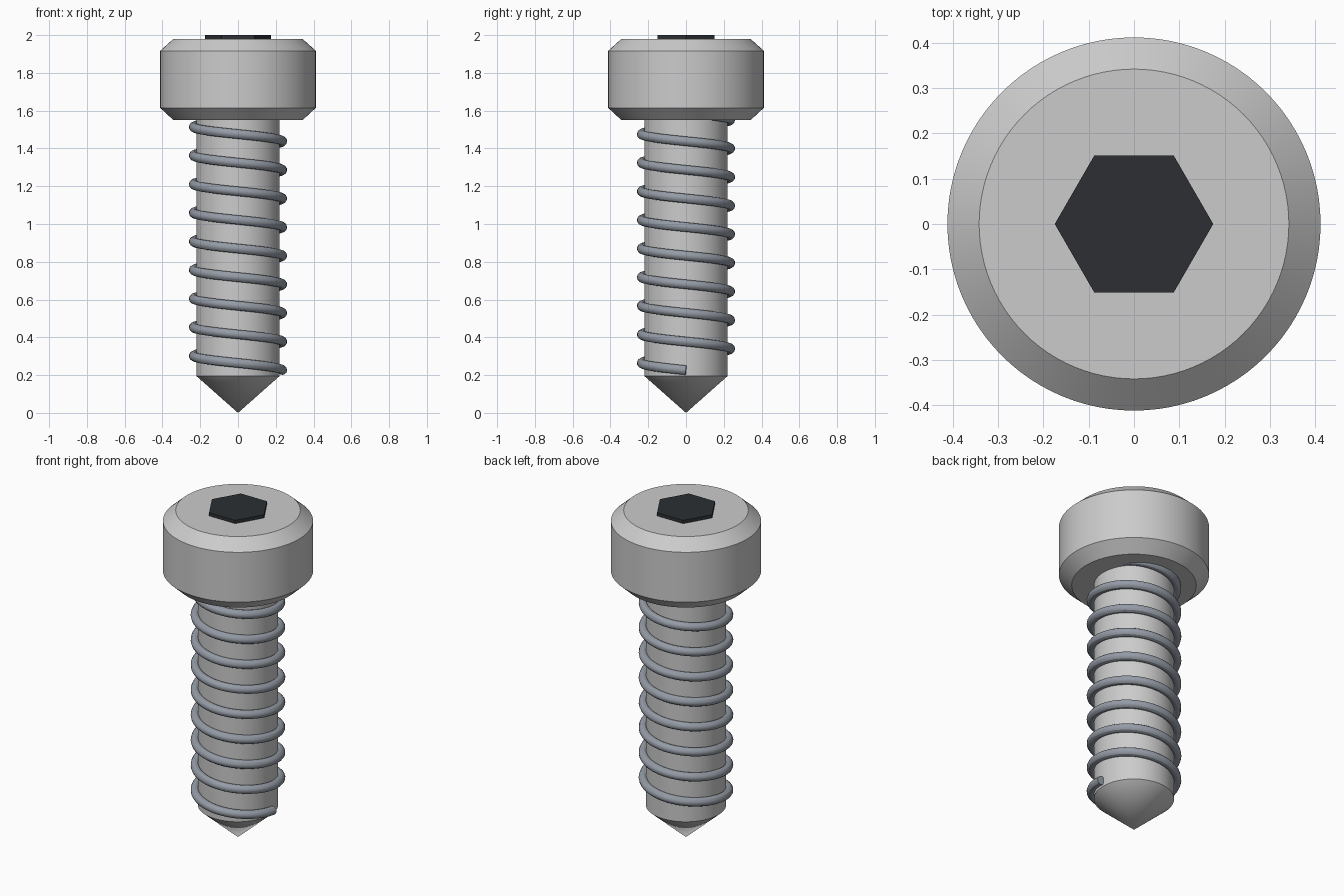
import bpy, bmesh
from math import sin, cos, pi, radians

if "Cube" in bpy.data.objects:
    bpy.data.objects.remove(bpy.data.objects["Cube"])


def material(name, rgb):
    m = bpy.data.materials.new(name)
    m.diffuse_color = (*rgb, 1)
    m.use_nodes = True
    m.node_tree.nodes["Principled BSDF"].inputs["Base Color"].default_value = m.diffuse_color
    return m


def lathe(name, profile, sides, mat=None, smooth=True):
    """Turn an (r, z) profile, bottom to top, around the z axis."""
    bm = bmesh.new()
    rings = []
    for r, z in profile:
        n = sides if r > 0 else 1
        rings.append([bm.verts.new((r * cos(2 * pi * i / sides), r * sin(2 * pi * i / sides), z))
                      for i in range(n)])
    for a, b in zip(rings, rings[1:]):
        for i in range(sides):
            j = (i + 1) % sides
            if len(a) == 1:
                bm.faces.new((a[0], b[j], b[i]))
            else:
                bm.faces.new((a[i], a[j], b[j], b[i]))
    if len(rings[0]) > 1:
        bm.faces.new(rings[0][::-1])
    bm.faces.new(rings[-1])
    bmesh.ops.recalc_face_normals(bm, faces=bm.faces[:])
    me = bpy.data.meshes.new(name)
    bm.to_mesh(me)
    bm.free()
    ob = bpy.data.objects.new(name, me)
    bpy.context.collection.objects.link(ob)
    if mat:
        me.materials.append(mat)
    if smooth:
        smooth_object(ob)
    return ob


def activate(ob):
    bpy.ops.object.select_all(action='DESELECT')
    ob.select_set(True)
    bpy.context.view_layer.objects.active = ob


def smooth_object(ob):
    activate(ob)
    bpy.ops.object.shade_smooth_by_angle(angle=radians(30))


dark = material("dark_socket", (0.025, 0.028, 0.032))
thread_grey = material("thread_grey", (0.3, 0.33, 0.38))

# Chamfered cylindrical head
lathe("head", [(0.342, 1.55), (0.412, 1.615), (0.412, 1.917), (0.342, 1.98)], 96)

# Shank with pointed tip
lathe("shank", [(0, 0), (0.22, 0.195), (0.22, 1.6)], 96)

# Hexagonal drive insert
lathe("hex_socket", [(0.175, 1.9), (0.175, 2.0)], 6, dark, smooth=False)

# Thread: a round wire wound around the shank
TURNS, STEPS, PITCH, RADIUS, START = 9, 48, 0.1515, 0.235, 0.226
curve = bpy.data.curves.new("thread", 'CURVE')
curve.dimensions = '3D'
curve.bevel_depth = 0.025
curve.bevel_resolution = 4
curve.use_fill_caps = True
spline = curve.splines.new('POLY')
spline.points.add(TURNS * STEPS)
for i, p in enumerate(spline.points):
    a = -2 * pi * i / STEPS
    p.co = (RADIUS * cos(a), RADIUS * sin(a), START + PITCH * i / STEPS, 1)
curve.materials.append(thread_grey)
thread = bpy.data.objects.new("thread", curve)
bpy.context.collection.objects.link(thread)
activate(thread)
bpy.ops.object.convert(target='MESH')
smooth_object(bpy.context.view_layer.objects.active)
